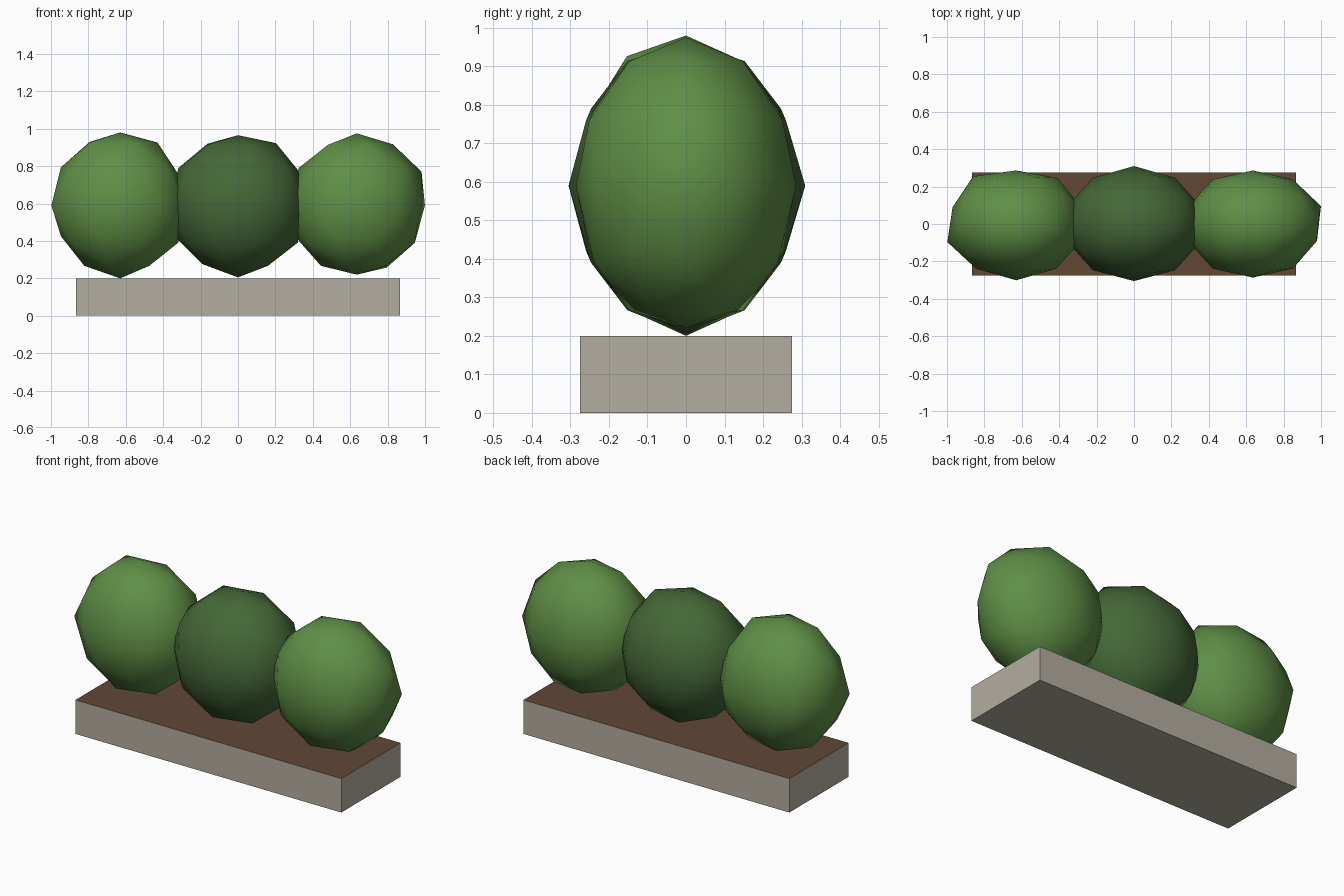
import bpy, bmesh
from mathutils import Vector

if "Cube" in bpy.data.objects:
    bpy.data.objects.remove(bpy.data.objects["Cube"])


def material(name, rgb):
    lin = [(c / 255 / 12.92) if c < 11 else ((c / 255 + 0.055) / 1.055) ** 2.4 for c in rgb]
    m = bpy.data.materials.new(name)
    m.diffuse_color = (*lin, 1)
    m.use_nodes = True
    m.node_tree.nodes["Principled BSDF"].inputs["Base Color"].default_value = m.diffuse_color
    return m


stone = material("stone", (180, 174, 161))
soil = material("soil", (98, 72, 53))
light_leaf = material("light_leaf", (95, 143, 70))
dark_leaf = material("dark_leaf", (68, 104, 55))


def add_object(name, bm, mats):
    mesh = bpy.data.meshes.new(name)
    bm.to_mesh(mesh)
    bm.free()
    for m in mats:
        mesh.materials.append(m)
    ob = bpy.data.objects.new(name, mesh)
    bpy.context.collection.objects.link(ob)
    return ob


# Planter box: stone sides, soil on the upward face
bm = bmesh.new()
bmesh.ops.create_cube(bm, size=1)
for v in bm.verts:
    v.co = Vector((v.co.x * 1.73, v.co.y * 0.55, (v.co.z + 0.5) * 0.2))
bm.normal_update()
for f in bm.faces:
    f.material_index = 1 if f.normal.z > 0.5 else 0
add_object("planter_box", bm, [stone, soil])


# Bush: low-poly ball, slightly uneven (nudges: direction -> radial factor)
def bush(name, x, radii, mat, nudges):
    bm = bmesh.new()
    bmesh.ops.create_icosphere(bm, subdivisions=2, radius=1)
    dirs = [(v, v.co.normalized()) for v in bm.verts]
    for *d, factor in nudges:
        d = Vector(d).normalized()
        v = max(dirs, key=lambda p: p[1].dot(d))[0]
        v.co *= factor
    for v in bm.verts:
        v.co = Vector((x + v.co.x * radii[0], v.co.y * radii[1], 0.59 + v.co.z * radii[2]))
    for f in bm.faces:
        f.smooth = True
    add_object(name, bm, [mat])


bush("left_bush", -0.63, (0.365, 0.295, 0.38), light_leaf, [
    (0, 0, 1, 1.026), (0, 0, -1, 1.026), (0, 1, 0, 0.97), (0, -1, 0, 1.02),
    (-.95, -.31, 0, 1.06), (-.95, .31, 0, 0.98), (-.59, .81, 0, 1.07), (.59, .81, 0, 1.03),
    (.53, 0, .85, 1.04), (-.43, .31, .85, 1.05), (-.43, -.31, .85, 1.04),
    (.16, -.5, .85, 1.04), (-.85, 0, .53, 1.02), (-.89, 0, -.45, 0.97), (.89, 0, .45, 0.96)])
bush("middle_bush", 0, (0.375, 0.305, 0.38), dark_leaf, [
    (0, 0, 1, 0.987), (0, 0, -1, 1.013), (0, 1, 0, 1.015),
    (.53, 0, .85, 1.03), (-.53, 0, -.85, 0.97), (-.43, .31, .85, 1.02)])
bush("right_bush", 0.635, (0.365, 0.295, 0.38), light_leaf, [
    (0, 0, 1, 1.013), (0, 0, -1, 0.974), (0, 1, 0, 0.97), (0, -1, 0, 0.97),
    (.95, .31, 0, 1.05), (.95, -.31, 0, 0.99), (.53, 0, .85, 1.01),
    (.89, 0, .45, 1.06), (.43, .31, -.85, 1.03)])
